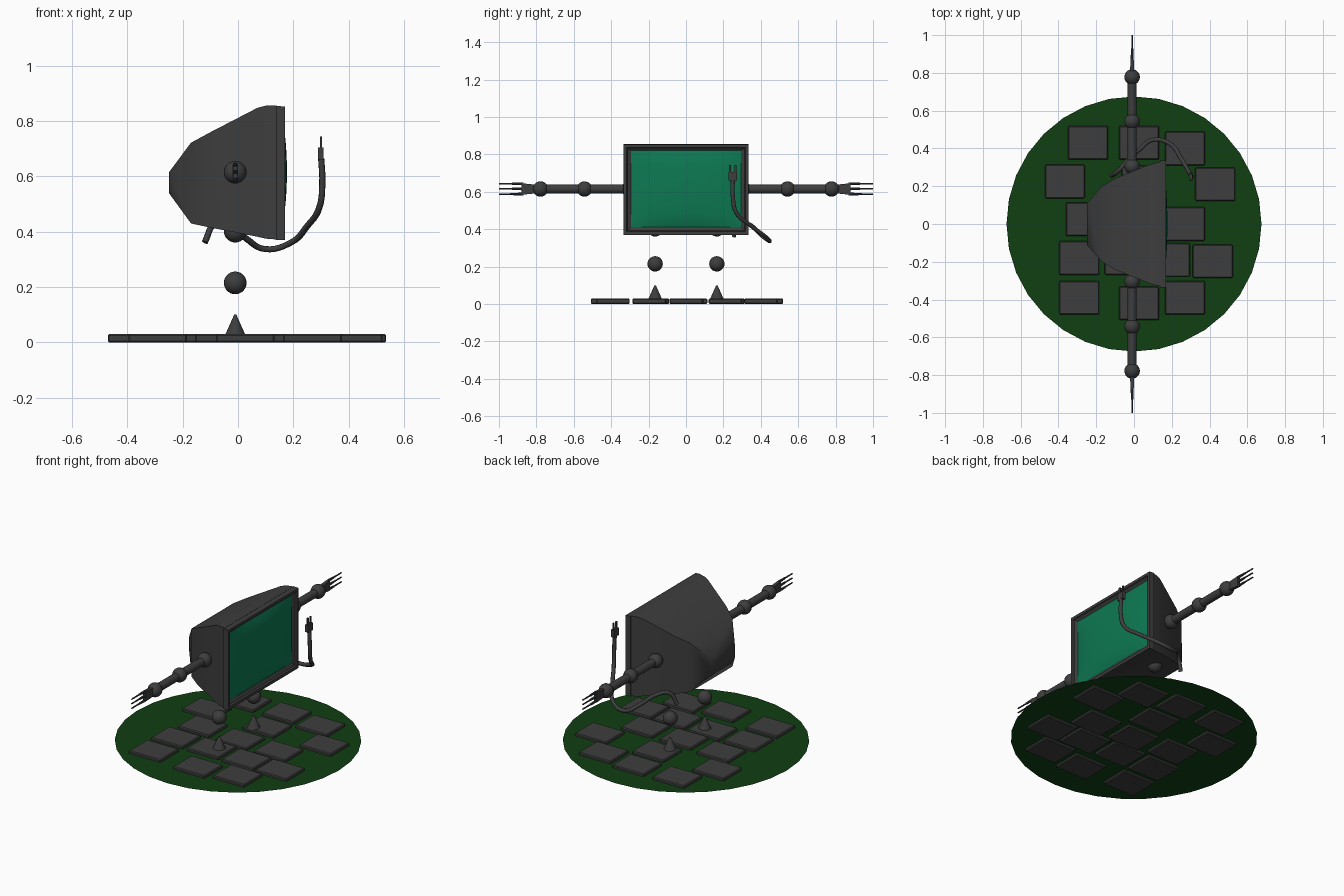
import bpy, bmesh, math
from mathutils import Vector

if "Cube" in bpy.data.objects:
    bpy.data.objects.remove(bpy.data.objects["Cube"])


def mat(name, rgb):
    m = bpy.data.materials.new(name)
    m.diffuse_color = (*rgb, 1)
    m.use_nodes = True
    m.node_tree.nodes["Principled BSDF"].inputs["Base Color"].default_value = m.diffuse_color
    return m


GREY = mat("dark grey", (0.047, 0.047, 0.047))
SCREEN = mat("screen green", (0.004, 0.19, 0.085))
GRASS = mat("dark green", (0.005, 0.05, 0.006))


def finish(name, bm, material, angle=None):
    bmesh.ops.recalc_face_normals(bm, faces=bm.faces)
    me = bpy.data.meshes.new(name)
    bm.to_mesh(me)
    bm.free()
    me.materials.append(material)
    ob = bpy.data.objects.new(name, me)
    bpy.context.collection.objects.link(ob)
    if angle:
        bpy.ops.object.select_all(action='DESELECT')
        ob.select_set(True)
        bpy.context.view_layer.objects.active = ob
        bpy.ops.object.shade_smooth_by_angle(angle=math.radians(angle))
    return ob


def ball(name, loc, r):
    bm = bmesh.new()
    bmesh.ops.create_uvsphere(bm, u_segments=24, v_segments=14, radius=r)
    bmesh.ops.translate(bm, verts=bm.verts, vec=loc)
    finish(name, bm, GREY, 40)


def rod(bm, a, b, r1, r2, seg=12):
    a, b = Vector(a), Vector(b)
    d = b - a
    new = bmesh.ops.create_cone(bm, cap_ends=True, segments=seg, radius1=r1,
                                radius2=r2, depth=d.length)["verts"]
    bmesh.ops.rotate(bm, verts=new, matrix=Vector((0, 0, 1)).rotation_difference(d).to_matrix())
    bmesh.ops.translate(bm, verts=new, vec=(a + b) / 2)


def box(bm, loc, size):
    new = bmesh.ops.create_cube(bm, size=1)["verts"]
    bmesh.ops.scale(bm, verts=new, vec=size)
    bmesh.ops.translate(bm, verts=new, vec=loc)
    return new


def loft(bm, sections, cap_start=True, cap_end=True):
    # sections: (x, half width in y, z low, z high)
    rings = [[bm.verts.new((x, sy * w, z)) for sy, z in ((-1, lo), (1, lo), (1, hi), (-1, hi))]
             for x, w, lo, hi in sections]
    for p, q in zip(rings, rings[1:]):
        for i in range(4):
            j = (i + 1) % 4
            bm.faces.new((p[i], p[j], q[j], q[i]))
    if cap_start:
        bm.faces.new(rings[0])
    if cap_end:
        bm.faces.new(rings[-1])


# monitor housing
bm = bmesh.new()
loft(bm, [(-0.25, 0.11, 0.54, 0.615), (-0.17, 0.20, 0.43, 0.722), (-0.10, 0.242, 0.415, 0.76),
          (0.07, 0.31, 0.382, 0.848), (0.10, 0.32, 0.375, 0.856), (0.14, 0.33, 0.372, 0.856)])
finish("monitor_housing", bm, GREY, 50)

# screen frame with recessed lip
bm = bmesh.new()
loft(bm, [(0.138, 0.335, 0.37, 0.855), (0.17, 0.335, 0.37, 0.853), (0.17, 0.318, 0.388, 0.837),
          (0.16, 0.314, 0.392, 0.833), (0.15, 0.293, 0.413, 0.82)])
finish("screen_frame", bm, GREY)

# bulging screen
bm = bmesh.new()
N = 12
grid = [[bm.verts.new((0.152 + 0.025 * (1 - u * u) ** 0.6 * (1 - v * v) ** 0.6,
                       0.294 * u, 0.6165 + 0.204 * v))
         for u in [2 * i / N - 1 for i in range(N + 1)]]
        for v in [2 * j / N - 1 for j in range(N + 1)]]
for j in range(N):
    for i in range(N):
        bm.faces.new((grid[j][i], grid[j][i + 1], grid[j + 1][i + 1], grid[j + 1][i]))
screen = finish("screen", bm, SCREEN, 60)
if screen.data.polygons[0].normal.x < 0:
    screen.data.flip_normals()

# arms, hands, leg joints and feet on both sides
AX, AZ = -0.01, 0.615
for side, s in (("left", -1), ("right", 1)):
    for part, y in (("shoulder", 0.305), ("elbow", 0.543), ("wrist", 0.778)):
        ball(f"{side}_{part}", (AX, s * y, AZ), 0.041)
    bm = bmesh.new()
    rod(bm, (AX, s * 0.25, AZ), (AX, s * 0.78, AZ), 0.024, 0.024, 20)
    finish(f"{side}_arm", bm, GREY, 40)

    bm = bmesh.new()
    palm = box(bm, (AX, s * 0.84, AZ), (0.022, 0.08, 0.046))
    for v in palm:
        if abs(v.co.y) > 0.85:
            v.co.z = AZ + (v.co.z - AZ) * 1.35
            v.co.x = AX + (v.co.x - AX) * 0.75
    for dz in (-0.027, 0.001, 0.028):
        z = AZ + dz
        rod(bm, (AX, s * 0.87, z), (AX, s * 0.93, z), 0.008, 0.006, 8)
        rod(bm, (AX, s * 0.928, z), (AX, s * 1.0, z), 0.0045, 0.004, 8)
    finish(f"{side}_hand", bm, GREY, 40)

    ball(f"{side}_hip", (AX, s * 0.165, 0.402), 0.041)
    ball(f"{side}_knee", (AX, s * 0.165, 0.215), 0.041)
    bm = bmesh.new()
    rod(bm, (AX, s * 0.165, 0.028), (AX, s * 0.165, 0.10), 0.036, 0.004, 20)
    finish(f"{side}_foot", bm, GREY, 40)

# power cable
pts = [(-0.12, 0.255, 0.362), (-0.085, 0.28, 0.43), (-0.03, 0.34, 0.425), (0.03, 0.395, 0.375),
       (0.10, 0.445, 0.337), (0.19, 0.425, 0.36), (0.25, 0.345, 0.42), (0.295, 0.268, 0.49),
       (0.305, 0.25, 0.58), (0.301, 0.25, 0.665)]
cu = bpy.data.curves.new("power_cable", 'CURVE')
cu.dimensions = '3D'
cu.bevel_depth = 0.0115
cu.bevel_resolution = 2
cu.use_fill_caps = True
cu.resolution_u = 6
sp = cu.splines.new('BEZIER')
sp.bezier_points.add(len(pts) - 1)
for bp, p in zip(sp.bezier_points, pts):
    bp.co = p
    bp.handle_left_type = bp.handle_right_type = 'AUTO'
cu.materials.append(GREY)
cable = bpy.data.objects.new("power_cable", cu)
bpy.context.collection.objects.link(cable)
bpy.ops.object.select_all(action='DESELECT')
cable.select_set(True)
bpy.context.view_layer.objects.active = cable
bpy.ops.object.convert(target='MESH')

# plug with two prongs
bm = bmesh.new()
box(bm, (0.30, 0.25, 0.683), (0.02, 0.046, 0.044))
for dy in (-0.014, 0.014):
    box(bm, (0.30, 0.25 + dy, 0.722), (0.008, 0.011, 0.044))
finish("plug", bm, GREY)

# round lawn
bm = bmesh.new()
bmesh.ops.create_circle(bm, cap_ends=True, segments=32, radius=0.675)
bmesh.ops.translate(bm, verts=bm.verts, vec=(0, 0, 0.014))
finish("lawn", bm, GRASS)

# paving slabs
slabs = [(-0.243, 0.43), (0.026, 0.43), (0.27, 0.40), (-0.365, 0.225), (0.04, 0.22), (0.43, 0.21),
         (-0.254, 0.025), (0.01, 0.005), (0.27, 0.0), (-0.29, -0.18), (-0.05, -0.18),
         (0.19, -0.19), (0.417, -0.197), (-0.29, -0.39), (0.026, -0.42), (0.27, -0.39)]
for i, (x, y) in enumerate(slabs):
    bm = bmesh.new()
    box(bm, (x, y, 0.015), (0.212, 0.178, 0.03))
    bmesh.ops.bevel(bm, geom=bm.edges[:], offset=0.005, segments=1, affect='EDGES')
    finish(f"paving_slab_{i + 1}", bm, GREY)
